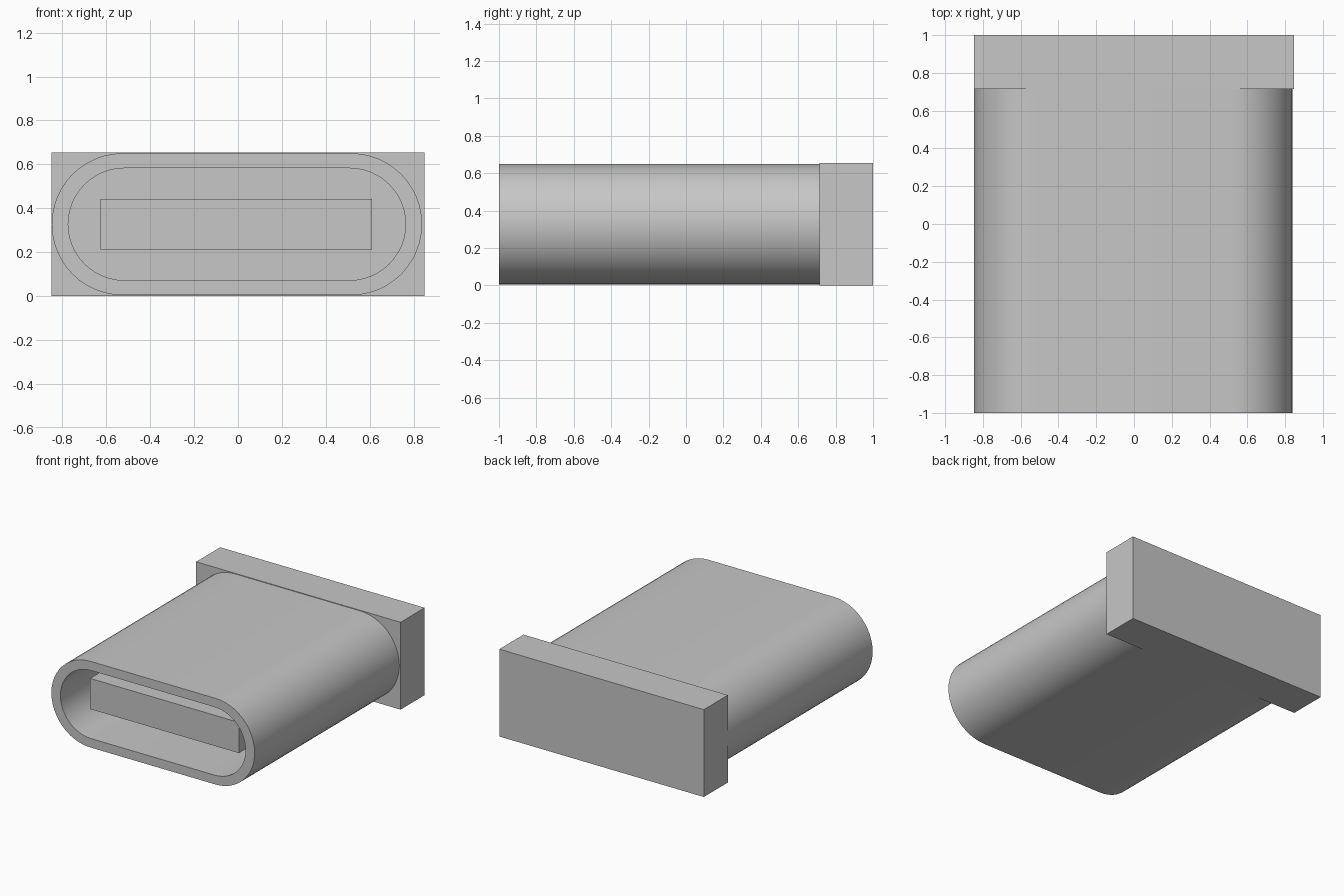
import bpy
import bmesh
import math

cube = bpy.data.objects.get("Cube")
if cube:
    bpy.data.objects.remove(cube, do_unlink=True)

# Single grey for every part
grey = bpy.data.materials.new("plain grey")
grey.use_nodes = True
grey.diffuse_color = (0.57, 0.57, 0.57, 1)
grey.node_tree.nodes["Principled BSDF"].inputs["Base Color"].default_value = (0.57, 0.57, 0.57, 1)

FRONT, JOINT, BACK = -1.0, 0.715, 1.0
MID_X, MID_Z = -0.005, 0.3275


def add_object(name, bm):
    bmesh.ops.recalc_face_normals(bm, faces=bm.faces)
    mesh = bpy.data.meshes.new(name)
    bm.to_mesh(mesh)
    bm.free()
    mesh.materials.append(grey)
    obj = bpy.data.objects.new(name, mesh)
    bpy.context.collection.objects.link(obj)
    return obj


def box(name, x0, x1, y0, y1, z0, z1):
    bm = bmesh.new()
    bmesh.ops.create_cube(bm, size=1)
    bmesh.ops.scale(bm, vec=(x1 - x0, y1 - y0, z1 - z0), verts=bm.verts)
    bmesh.ops.translate(bm, vec=((x0 + x1) / 2, (y0 + y1) / 2, (z0 + z1) / 2), verts=bm.verts)
    return add_object(name, bm)


def slot_ring(bm, half_width, half_height, y, steps=24):
    """Loop of vertices round a slot with semicircular ends."""
    ring = []
    for side in (1, -1):
        for i in range(steps + 1):
            a = math.pi * i / steps - math.pi / 2
            x = side * (half_width - half_height + half_height * math.cos(a))
            z = side * half_height * math.sin(a)
            ring.append(bm.verts.new((MID_X + x, y, MID_Z + z)))
    return ring


# Hollow sleeve with rounded sides
bm = bmesh.new()
rings = [slot_ring(bm, 0.843, 0.323, FRONT), slot_ring(bm, 0.843, 0.323, JOINT),
         slot_ring(bm, 0.768, 0.255, JOINT), slot_ring(bm, 0.768, 0.255, FRONT)]
for r in range(4):
    a, b = rings[r], rings[(r + 1) % 4]
    for i in range(len(a)):
        j = (i + 1) % len(a)
        bm.faces.new((a[i], a[j], b[j], b[i]))
sleeve = add_object("sleeve", bm)
bpy.ops.object.select_all(action='DESELECT')
sleeve.select_set(True)
bpy.context.view_layer.objects.active = sleeve
bpy.ops.object.shade_smooth_by_angle(angle=math.radians(30))

# Block closing the back of the sleeve
box("back_block", -0.848, 0.848, JOINT, BACK, 0.0, 0.655)

# Flat bar inside the sleeve
box("inner_tongue", -0.625, 0.61, -0.86, JOINT, 0.212, 0.442)
